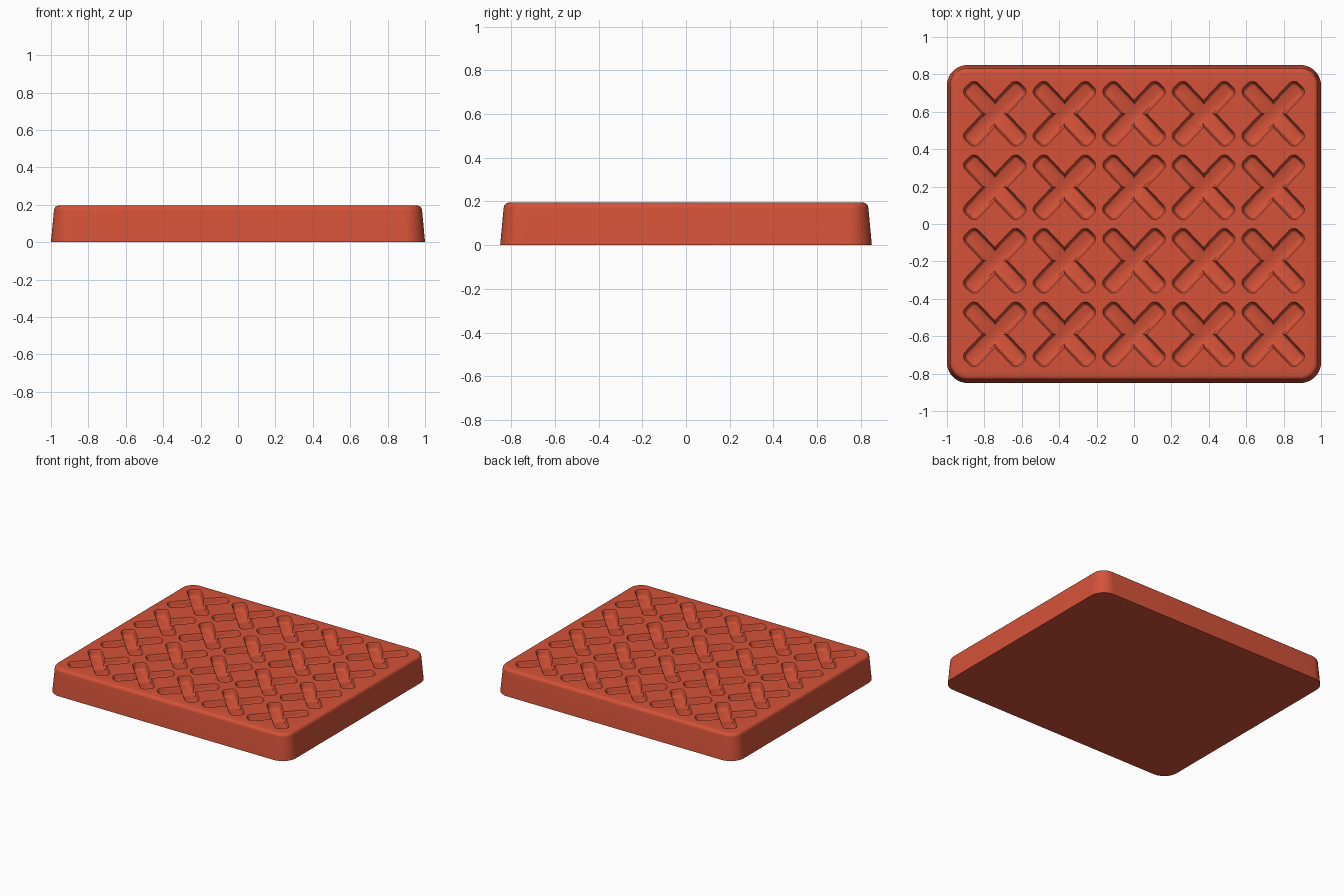
import bpy
import bmesh
import math
from mathutils import Matrix

cube = bpy.data.objects.get("Cube")
if cube:
    bpy.data.objects.remove(cube)

HEIGHT = 0.195
GROOVE_DEPTH = 0.05

red = bpy.data.materials.new("brick red")
red.use_nodes = True
red.diffuse_color = (0.66, 0.085, 0.04, 1)
red.node_tree.nodes["Principled BSDF"].inputs["Base Color"].default_value = red.diffuse_color


def rounded_loft(bm, half_x, half_y, radius, profile, steps, matrix=Matrix()):
    """Stack rounded rectangles, given as (inset, z) steps, into a closed solid."""
    rings = []
    for inset, z in profile:
        r = radius - inset
        ring = []
        for corner, (sx, sy) in enumerate([(1, 1), (-1, 1), (-1, -1), (1, -1)]):
            for i in range(steps + 1):
                a = math.pi / 2 * (corner + i / steps)
                x = sx * (half_x - radius) + r * math.cos(a)
                y = sy * (half_y - radius) + r * math.sin(a)
                ring.append(bm.verts.new(matrix @ Matrix.Translation((x, y, z)).translation))
        rings.append(ring)
    for low, high in zip(rings, rings[1:]):
        for i in range(len(low)):
            j = (i + 1) % len(low)
            bm.faces.new((low[i], low[j], high[j], high[i]))
    bm.faces.new(rings[0][::-1])
    bm.faces.new(rings[-1])


def make_object(name, bm):
    bmesh.ops.recalc_face_normals(bm, faces=bm.faces)
    mesh = bpy.data.meshes.new(name)
    bm.to_mesh(mesh)
    bm.free()
    mesh.materials.append(red)
    obj = bpy.data.objects.new(name, mesh)
    bpy.context.collection.objects.link(obj)
    return obj


# Tapered slab with a rounded top rim
rim = 0.025
profile = [(0, 0), (0.016, HEIGHT - rim)]
for i in range(1, 6):
    a = math.pi / 2 * i / 5
    profile.append((0.016 + rim * (1 - math.cos(a)), HEIGHT - rim + rim * math.sin(a)))
bm = bmesh.new()
rounded_loft(bm, 1.0, 0.85, 0.11, profile, 10)
slab = make_object("slab", bm)

# Crossed grooves: one cutter for each diagonal direction
groove_profile = [(0.022, 0), (0.015, 0.003), (0.01, 0.01), (0.006, 0.035),
                  (0.004, 0.043), (0, GROOVE_DEPTH), (-0.006, 0.06)]
for name, tilt, lift in (("rising_grooves", 1, 0), ("falling_grooves", -1, 0.0005)):
    bm = bmesh.new()
    for col in range(5):
        for row in range(4):
            place = Matrix.Translation(((col - 2) * 0.372, (row - 1.5) * 0.393,
                                        HEIGHT - GROOVE_DEPTH + lift))
            turn = Matrix.Rotation(tilt * math.radians(46.5), 4, "Z")
            rounded_loft(bm, 0.212, 0.05, 0.035, groove_profile, 5, place @ turn)
    cutter = make_object(name, bm)
    cutter.hide_render = True
    cut = slab.modifiers.new(name, "BOOLEAN")
    cut.operation = "DIFFERENCE"
    cut.solver = "EXACT"
    cut.object = cutter

# Apply the cuts and drop the cutters
bpy.ops.object.select_all(action="DESELECT")
slab.select_set(True)
bpy.context.view_layer.objects.active = slab
for cut in list(slab.modifiers):
    cutter = cut.object
    bpy.ops.object.modifier_apply(modifier=cut.name)
    bpy.data.objects.remove(cutter)
bpy.ops.object.shade_smooth_by_angle(angle=math.radians(35))
